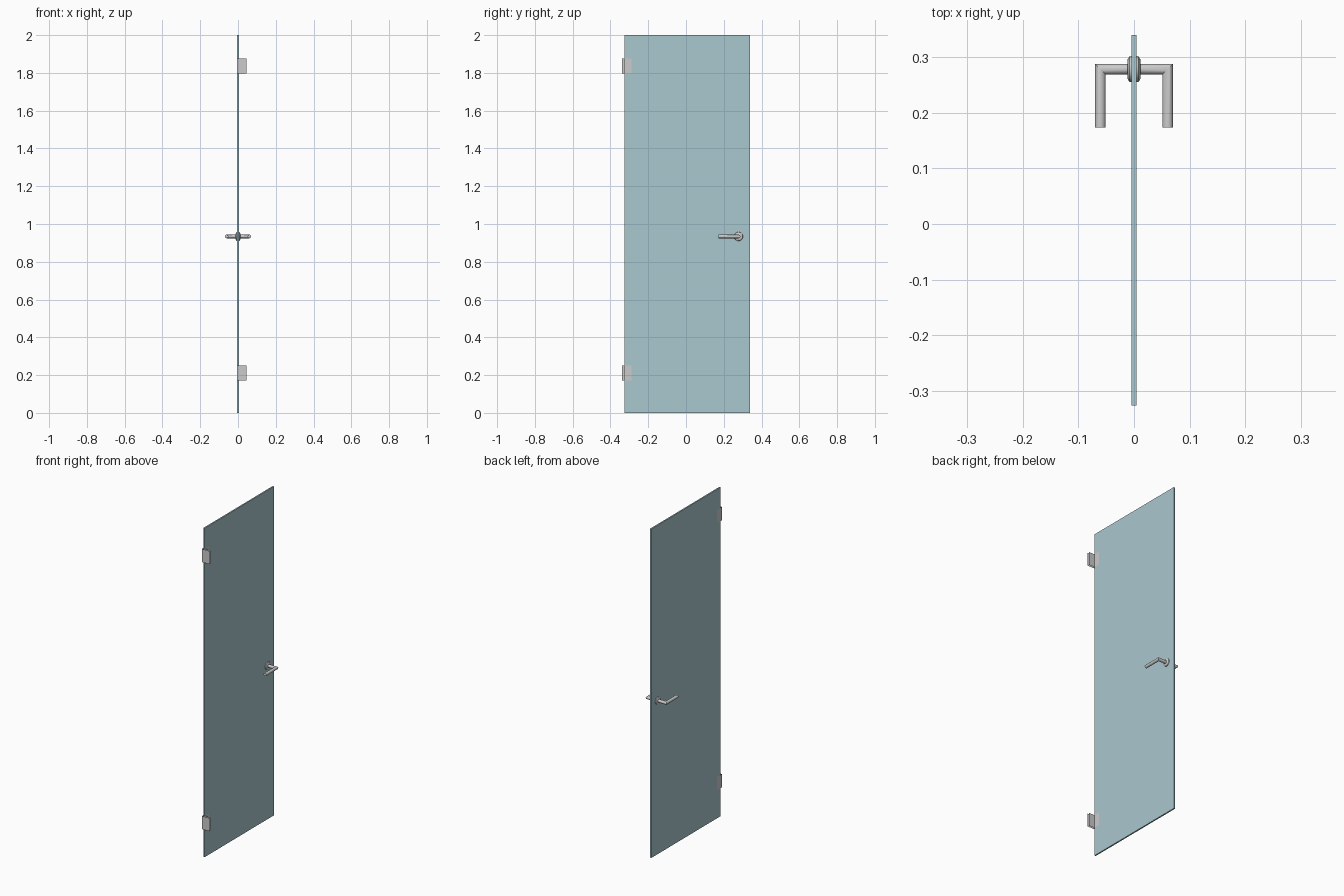
import bpy, bmesh, math
from mathutils import Vector

if "Cube" in bpy.data.objects:
    bpy.data.objects.remove(bpy.data.objects["Cube"])

def material(name, color):
    m = bpy.data.materials.new(name)
    m.diffuse_color = color
    m.use_nodes = True
    m.node_tree.nodes["Principled BSDF"].inputs["Base Color"].default_value = m.diffuse_color
    return m

def make_object(name, bm, mat=None, smooth=False, fix_normals=True):
    if fix_normals:
        bmesh.ops.recalc_face_normals(bm, faces=bm.faces)
    me = bpy.data.meshes.new(name)
    bm.to_mesh(me)
    bm.free()
    ob = bpy.data.objects.new(name, me)
    bpy.context.collection.objects.link(ob)
    if mat:
        me.materials.append(mat)
    if smooth:
        bpy.ops.object.select_all(action='DESELECT')
        ob.select_set(True)
        bpy.context.view_layer.objects.active = ob
        bpy.ops.object.shade_smooth_by_angle(angle=math.radians(35))
    return ob

def loft(name, rings):
    """Skin a list of equal-length point rings and cap both ends."""
    bm = bmesh.new()
    loops = [[bm.verts.new(p) for p in ring] for ring in rings]
    n = len(loops[0])
    for a, b in zip(loops, loops[1:]):
        for i in range(n):
            j = (i + 1) % n
            bm.faces.new((a[i], a[j], b[j], b[i]))
    bm.faces.new(loops[0])
    bm.faces.new(loops[-1])
    return make_object(name, bm, smooth=True)

def circle(n):
    return [(math.cos(2 * math.pi * i / n), math.sin(2 * math.pi * i / n)) for i in range(n)]

def sheet(name, path, z0, z1):
    """Thin open plate following an xy path."""
    bm = bmesh.new()
    cols = [(bm.verts.new((x, y, z0)), bm.verts.new((x, y, z1))) for x, y in path]
    for a, b in zip(cols, cols[1:]):
        bm.faces.new((a[0], b[0], b[1], a[1]))
    return make_object(name, bm, fix_normals=False)

# Glass panel
glass = material("tinted_glass", (0.40, 0.58, 0.62, 1.0))
bm = bmesh.new()
bmesh.ops.create_cube(bm, size=1)
for v in bm.verts:
    v.co = Vector((v.co.x * 0.0085, v.co.y * 0.665 + 0.0065, v.co.z * 2 + 1))
make_object("glass_panel", bm, glass)

# Angled hinges: an outer and an inner L-shaped plate at each height
outer = [(-0.0058, -0.288), (-0.0058, -0.338), (0.044, -0.338)]
inner = [(0.044, -0.327), (0.005, -0.327), (0.005, -0.288)]
for label, z in (("lower", 0.212), ("upper", 1.836)):
    sheet(label + "_hinge_outer_plate", outer, z - 0.04, z + 0.04)
    sheet(label + "_hinge_inner_plate", inner, z - 0.04, z + 0.04)

# Lever handles with round roses, one pair on each side of the glass
HY, HZ, R, LX = 0.278, 0.934, 0.0095, 0.0605
for label, s in (("right", 1), ("left", -1)):
    ring = circle(20)
    # neck, mitred elbow, then grip running toward the hinge side
    loft(label + "_lever", [
        [(s * 0.004, HY + R * c, HZ + R * d) for c, d in ring],
        [(s * (LX + R * c), HY + R * c, HZ + R * d) for c, d in ring],
        [(s * (LX + R * c), 0.173, HZ + R * d) for c, d in ring]])
    # tapered rose
    loft(label + "_rose", [
        [(s * x, HY + r * c, HZ + r * d) for c, d in circle(32)]
        for x, r in ((0.004, 0.0238), (0.0085, 0.0225), (0.012, 0.0165))])
